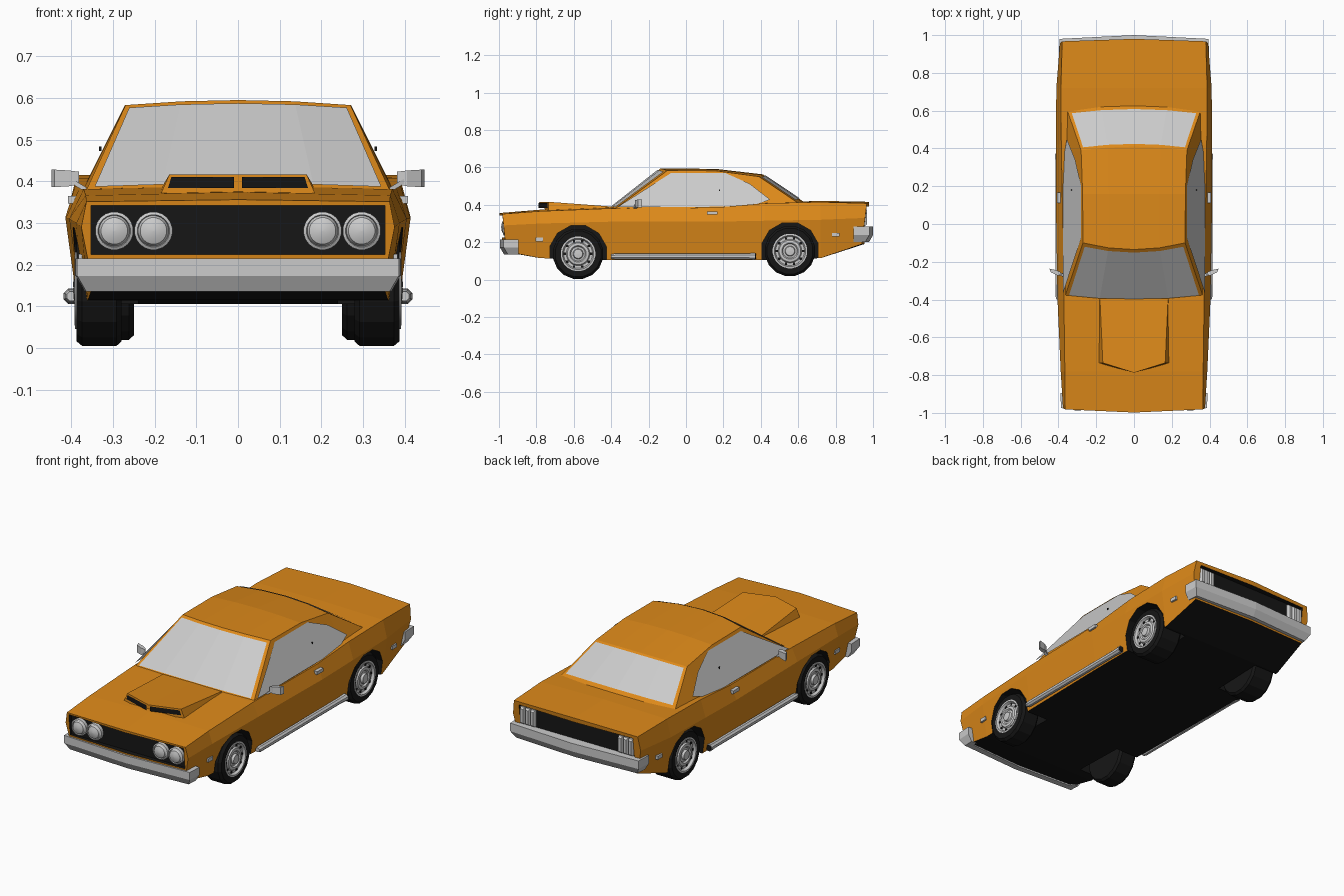
import bpy, bmesh, math
from mathutils import Vector

if "Cube" in bpy.data.objects:
    bpy.data.objects.remove(bpy.data.objects["Cube"])


def material(name, col):
    m = bpy.data.materials.new(name)
    m.diffuse_color = (*col, 1)
    m.use_nodes = True
    m.node_tree.nodes["Principled BSDF"].inputs["Base Color"].default_value = m.diffuse_color
    return m


ORANGE = material("orange_paint", (0.72, 0.25, 0.01))
BLACK = material("black_trim", (0.008, 0.008, 0.008))


def make(name, verts, faces, mats=()):
    me = bpy.data.meshes.new(name)
    me.from_pydata([tuple(v) for v in verts], [], faces)
    bm = bmesh.new()
    bm.from_mesh(me)
    bmesh.ops.remove_doubles(bm, verts=bm.verts, dist=1e-5)
    bmesh.ops.recalc_face_normals(bm, faces=bm.faces)
    bm.to_mesh(me)
    bm.free()
    for m in mats:
        me.materials.append(m)
    ob = bpy.data.objects.new(name, me)
    bpy.context.collection.objects.link(ob)
    return ob


def loft(name, rings, mats=(), closed=True, caps=True, split=None):
    n = len(rings[0])
    verts = [v for r in rings for v in r]
    faces = []
    for i in range(len(rings) - 1):
        for j in range(n if closed else n - 1):
            k = (j + 1) % n
            faces.append((i * n + j, i * n + k, i * n + n + k, i * n + n + j))
    if caps:
        for o in (0, (len(rings) - 1) * n):
            if split:
                faces.append([o + j for j in range(split + 1)])
                faces.append([o + j % n for j in range(split, n + 1)])
            else:
                faces.append([o + j for j in range(n)])
    return make(name, verts, faces, mats)


def box(name, c, s, mats=()):
    rings = [[(c[0] + a * s[0] / 2, c[1] + e * s[1] / 2, c[2] + f * s[2] / 2)
              for a, f in ((-1, -1), (1, -1), (1, 1), (-1, 1))] for e in (-1, 1)]
    return loft(name, rings, mats)


def lathe(name, c, axis, prof, n, mats=(), smooth=False):
    # profile = (radius, distance along axis)
    ax = Vector(axis)
    u = Vector((0, 0, 1))
    w = ax.cross(u)
    rings = []
    for r, a in prof:
        r = max(r, 0.0005)
        rings.append([Vector(c) + ax * a + r * (math.cos(t) * u + math.sin(t) * w)
                      for t in [2 * math.pi * (k + 0.5) / n for k in range(n)]])
    ob = loft(name, rings, mats)
    if smooth:
        bpy.context.view_layer.objects.active = ob
        ob.select_set(True)
        bpy.ops.object.shade_smooth_by_angle(angle=math.radians(35))
        ob.select_set(False)
    return ob


def cut(target, cutter):
    for p in cutter.data.polygons:
        p.material_index = 1
    cutter.hide_render = True
    m = target.modifiers.new("cut", 'BOOLEAN')
    m.object = cutter
    m.operation = 'DIFFERENCE'
    m.solver = 'EXACT'
    bpy.context.view_layer.objects.active = target
    bpy.ops.object.modifier_apply(modifier="cut")
    bpy.data.objects.remove(cutter)


# Lower body: y, bottom z, crease x, crease z, shoulder x, shoulder z, centre z, end bow
SECTIONS = [(-.982, .15, .376, .29, .364, .351, .356, -.016),
            (-.78, .115, .388, .30, .366, .366, .374, 0),
            (-.4, .105, .405, .31, .371, .381, .390, 0),
            (.15, .105, .414, .31, .380, .385, .390, 0),
            (.42, .105, .414, .315, .385, .408, .412, 0),
            (.72, .115, .411, .32, .387, .415, .421, 0),
            (.968, .19, .392, .33, .380, .408, .416, .012)]
rings = []
for y, zb, xc, zc, xs, zs, zt, bow in SECTIONS:
    half = [(0, zb), (xc - .028, zb), (xc, zc), (xs, zs), (0, zt)]
    pts = half + [(-x, z) for x, z in half[3:0:-1]]
    lean = .1 if bow < 0 else -.12 if bow > 0 else 0
    rings.append([(x, y + (bow if x == 0 else 0) + lean * (zt - z), z) for x, z in pts])
body = loft("car_body", rings, (ORANGE, BLACK), split=4)
for p in body.data.polygons:
    if p.normal.z < -.7:
        p.material_index = 1

# Wheel arches and end recesses
WHEELS = (("front", -.577, .138, .28), ("rear", .556, .153, .25))
for label, y, z, xin in WHEELS:
    for s in (1, -1):
        cut(body, lathe("arch_cutter", (s * .24, y, z), (s, 0, 0),
                        [(.156, 0), (.156, .3)], 12, (ORANGE, BLACK)))
cut(body, box("grille_cutter", (0, -1.03, .283), (.706, .15, .118), (ORANGE, BLACK)))
cut(body, box("tail_cutter", (0, 1.02, .332), (.70, .15, .118), (ORANGE, BLACK)))

# Cabin: centre (y, z), edge (x, y, z) of each cross row
ROWS = [((-.405, .383), (.366, -.385, .375)),
        ((-.135, .595), (.270, -.10, .583)),
        ((.16, .592), (.272, .16, .582)),
        ((.41, .563), (.280, .39, .551)),
        ((.635, .412), (.356, .61, .402))]


def surf(r, t):
    i = min(int(r), len(ROWS) - 2)
    f = r - i

    def row(k):
        (cy, cz), (ex, ey, ez) = ROWS[k]
        return Vector((ex * t, cy + (ey - cy) * t * t, cz + (ez - cz) * t * t))
    return row(i).lerp(row(i + 1), f)


T = (-1, -.5, 0, .5, 1)
BELT = (.370, .379, .380, .380, .375)
rings = []
for r in range(5):
    y = ROWS[r][1][1]
    rings.append([(-BELT[r], y, .365)] + [surf(r, t) for t in T] + [(BELT[r], y, .365)])
loft("cabin", rings, (ORANGE,))

# Glass
for name, r0, r1, d in (("windshield", .04, .95, -1), ("rear_window", 3.05, 3.87, 1)):
    off = Vector((0, d * .003, .003))
    loft(name, [[surf(r, t * .95 if abs(t) == 1 else t) + off for t in T] for r in (r0, r1)],
         closed=False, caps=False)
SIDE = [(-.365, .389), (-.08, .570), (.21, .570), (.34, .513), (.45, .428), (.38, .404), (.31, .390)]
for s in (1, -1):
    make("side_window", [(s * (.380 - (z - .38) * .517), y, z) for y, z in SIDE], [list(range(7))])
    box("window_divider", (s * .331, .18, .478), (.006, .006, .01), (BLACK,))

# Hood scoop with two black intakes
loft("hood_scoop", [[(0, y0, zt), (s * xt, y1, zt), (s * xb, y1, zb), (0, y0, zb),
                     (-s * xb, y1, zb), (-s * xt, y1, zt)]
                    for s, y0, y1, xt, xb, zt, zb in ((1, -.787, -.735, .165, .192, .416, .355),
                                                      (1, -.40, -.40, .18, .186, .391, .37))], (ORANGE,))
for s in (1, -1):
    make("scoop_intake", [(s * x, -.791 + x * .31, z) for x, z in
                          ((.01, .384), (.168, .384), (.16, .410), (.01, .410))], [(0, 1, 2, 3)], (BLACK,))

# Bumpers wrapping round the corners
for name, xe, y0, y1, ym, zb, zt in (("front_bumper", .386, -.895, -.975, -.995, .135, .215),
                                     ("rear_bumper", .394, .895, .980, 1.0, .20, .283)):
    d = math.copysign(1, y1)
    half = [(xe + .004, y0, 1, 0), (xe, y1, 1, d), (0, ym, 0, d)]
    path = half + [(-x, y, -nx, ny) for x, y, nx, ny in half[1::-1]]
    prof = [(0, zt), (0, zb + .038), (.022, zb), (.055, zb), (.055, zt)]
    loft(name, [[(x - nx * o, y - ny * o, z) for o, z in prof] for x, y, nx, ny in path])

# Headlights and tail lights
for s in (1, -1):
    for x in (.297, .203):
        lathe("headlight", (s * x, -.95, .281), (0, -1, 0),
              [(.046, 0), (.046, .024), (.039, .028), (.037, .02), (.032, .03), (.018, .036), (0, .038)],
              20, smooth=True)
    for x in (.333, .301, .269):
        loft("tail_light", [[(s * x + a * w, y, .334 + b * h) for a, b in
                             ((-1, -1), (1, -1), (1, 1), (-1, 1))]
                            for y, w, h in ((.94, .013, .046), (.958, .013, .046), (.968, .008, .038))])

# Wheels
for label, y, z, xin in WHEELS:
    for s in (1, -1):
        w = .388 - xin
        lathe(label + "_tire", (s * xin, y, z), (s, 0, 0),
              [(.09, 0), (.125, 0), (.136, .012), (.136, w - .014), (.124, w), (.088, w), (.086, w - .03),
               (.0, w - .03)], 16, (BLACK,))
        lathe(label + "_rim", (s * .388, y, z), (s, 0, 0),
              [(.093, -.01), (.093, .003), (.084, .004), (.076, -.012), (.066, -.014), (.058, -.002),
               (.044, .0), (.038, -.008), (.028, -.006), (.024, .006), (0, .008)], 24, smooth=True)
        for k in range(10):
            a = k * math.pi / 5
            box(label + "_rim_slot", (s * .3775, y + .071 * math.cos(a), z + .071 * math.sin(a)),
                (.006, .012, .012), (BLACK,))

# Side details
for s in (1, -1):
    lathe("side_pipe", (s * .400, -.40, .124), (0, 1, 0),
          [(.012, 0), (.017, .02), (.017, .72), (.02, .77)], 8)
    lathe("pipe_tip", (s * .400, .365, .124), (0, 1, 0), [(.016, 0), (.016, .008)], 8, (BLACK,))
    box("door_handle", (s * .396, .14, .356), (.024, .055, .018))
    box("front_side_marker", (s * .372, -.785, .215), (.022, .04, .02))
    box("rear_side_marker", (s * .391, .80, .24), (.022, .04, .02))
    sq = ((-1, -1), (1, -1), (1, 1), (-1, 1))
    loft("mirror_arm", [[(s * x, y + a * .008, z + b * .006) for a, b in sq]
                        for x, y, z in ((.362, -.275, .378), (.402, -.262, .402))])
    loft("mirror_head", [[(s * (x + a * .004), y + a * h, z + b * v) for a, b in sq]
                         for x, y, z, h, v in ((.386, -.262, .408, .008, .015), (.41, -.258, .407, .014, .019),
                                               (.444, -.246, .407, .010, .021))])
